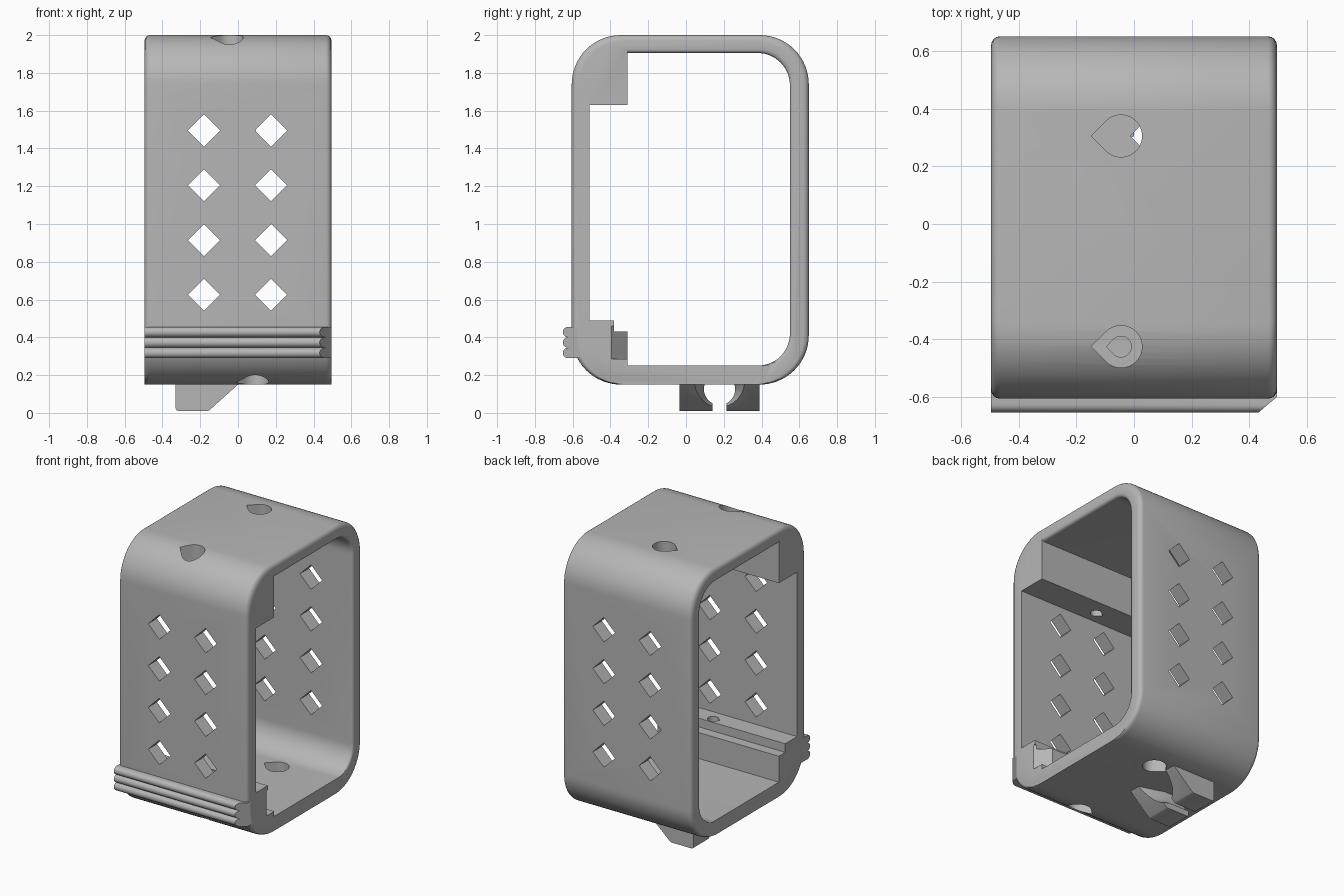
import bpy, bmesh
from math import sin, cos, pi, radians

if "Cube" in bpy.data.objects:
    bpy.data.objects.remove(bpy.data.objects["Cube"], do_unlink=True)

grey = bpy.data.materials.new("plastic_grey")
grey.use_nodes = True
grey.diffuse_color = (0.47, 0.47, 0.47, 1)
grey.node_tree.nodes["Principled BSDF"].inputs["Base Color"].default_value = (0.47, 0.47, 0.47, 1)

HALF = 0.495  # half width along x


def loft(name, sections):
    """Closed solid through matching rings of 3D points."""
    bm = bmesh.new()
    rings = [[bm.verts.new(p) for p in s] for s in sections]
    n = len(rings[0])
    for a, b in zip(rings, rings[1:]):
        for i in range(n):
            j = (i + 1) % n
            bm.faces.new((a[i], a[j], b[j], b[i]))
    bm.faces.new(rings[0])
    bm.faces.new(rings[-1])
    bmesh.ops.recalc_face_normals(bm, faces=bm.faces)
    mesh = bpy.data.meshes.new(name)
    bm.to_mesh(mesh)
    bm.free()
    mesh.materials.append(grey)
    obj = bpy.data.objects.new(name, mesh)
    bpy.context.collection.objects.link(obj)
    return obj


def along_x(pts, x):
    return [(x, a, b) for a, b in pts]


def along_y(pts, y):
    return [(a, y, b) for a, b in pts]


def along_z(pts, z):
    return [(a, b, z) for a, b in pts]


def prism(name, place, pts, lo, hi):
    return loft(name, [place(pts, lo), place(pts, hi)])


def arc(cx, cy, r, start, end, steps=16):
    return [(cx + r * cos(radians(start + (end - start) * i / steps)),
             cy + r * sin(radians(start + (end - start) * i / steps))) for i in range(steps + 1)]


def cut(target, cutter):
    mod = target.modifiers.new("cut", 'BOOLEAN')
    mod.operation = 'DIFFERENCE'
    mod.solver = 'EXACT'
    mod.object = cutter
    bpy.context.view_layer.objects.active = target
    bpy.ops.object.modifier_apply(modifier=mod.name)
    bpy.data.objects.remove(cutter, do_unlink=True)


def outer(o):
    """Outer outline; o pulls in front, back and top for the rounded rim."""
    f, b, t, z, r = -0.605 + o, 0.65 - o, 2.0 - o, 0.15, 0.26
    return (arc(f + r, z + r, r, 180, 270) + arc(b - r, z + r, r, 270, 360)
            + arc(b - r, t - r, r, 0, 90) + arc(f + r, t - r, r, 90, 180))


def inner(o):
    """Opening outline with the upper and lower front blocks left standing."""
    b, t, z, r = 0.55 + o, 1.905 + o, 0.25, 0.17
    return ([(-0.51, 0.49), (-0.38, 0.49), (-0.38, 0.43), (-0.31, 0.43), (-0.31, z)]
            + arc(b - r, z + r, r, 270, 360) + arc(b - r, t - r, r, 0, 90)
            + [(-0.31, t), (-0.31, 1.63), (-0.51, 1.63)])


# Frame with rounded rims
def rim_steps(size):
    steps = [(HALF - size * (1 - cos(k * pi / 8)), size * (1 - sin(k * pi / 8))) for k in range(5)]
    return [(-x, o) for x, o in steps] + [(x, o) for x, o in reversed(steps)]


frame = loft("frame", [along_x(outer(o), x) for x, o in rim_steps(0.03)])
flare = [(-0.6, 0.02)] + rim_steps(0.02) + [(0.6, 0.02)]
cut(frame, loft("opening", [along_x(inner(o), x) for x, o in flare]))

# Slanted end of the lower step
cut(frame, prism("step_end", along_z, [(0.52, -0.42), (0.52, -0.28), (0.38, -0.28)], 0.285, 0.46))

# Diamond vents through the front and back walls
for x in (-0.18, 0.175):
    for row in range(4):
        z = 0.625 + 0.29 * row
        d = 0.085
        diamond = [(x - d, z), (x, z - d), (x + d, z), (x, z + d)]
        cut(frame, prism("vent", along_y, diamond, -0.8, 0.8))


# Teardrop screw holes, counterbored where they meet the blocks
def screw_hole(x, y, r, lo, hi):
    drop = arc(x, y, r, -135, 135, 24) + [(x - 1.41 * r, y)]
    cut(frame, prism("screw_hole", along_z, drop, lo, hi))


screw_hole(-0.045, 0.305, 0.073, 1.8, 2.1)
screw_hole(-0.045, -0.425, 0.073, 1.75, 2.1)
screw_hole(-0.045, -0.425, 0.036, 1.55, 1.8)
screw_hole(0.09, 0.305, 0.073, 0.05, 0.35)
screw_hole(0.09, -0.425, 0.073, 0.05, 0.33)
screw_hole(0.09, -0.425, 0.036, 0.3, 0.6)

# Ribbed grip on the lower front, slanted at its left end
ribs = [(-0.56, 0.29), (-0.6, 0.29)]
for i in range(3):
    ribs += arc(-0.625, 0.3175 + 0.055 * i, 0.0275, 270, 90, 10)
ribs += [(-0.6, 0.455), (-0.56, 0.455)]
slant = [(HALF - 1.2 * max(0, -0.6 - y), y, z) for y, z in ribs]
grip = loft("ribbed_grip", [along_x(ribs, -HALF), slant])

# Cable clip under the base
side = [(-0.33, 0.17), (-0.33, 0.025), (-0.325, 0.014), (-0.315, 0.01),
        (-0.16, 0.01), (-0.15, 0.015), (0.0, 0.15), (0.0, 0.17)]
clip = prism("cable_clip", along_y, side, -0.035, 0.39)
mid = 0.1775
channel = [(-0.5, 0.083), (-0.17, 0.083), (0.05, 0.15)]
cut(clip, loft("channel", [along_x(arc(mid, 0.125, r, 0, 345, 23), x) for x, r in channel]))
slot = [(mid - 0.037, -0.1), (mid + 0.037, -0.1), (mid + 0.037, 0.13), (mid - 0.037, 0.13)]
cut(clip, prism("slot", along_x, slot, -0.5, 0.1))

# Smooth curves, sharp edges
bpy.ops.object.select_all(action='DESELECT')
for obj in (frame, grip, clip):
    obj.select_set(True)
bpy.context.view_layer.objects.active = frame
bpy.ops.object.shade_smooth_by_angle(angle=radians(30))
